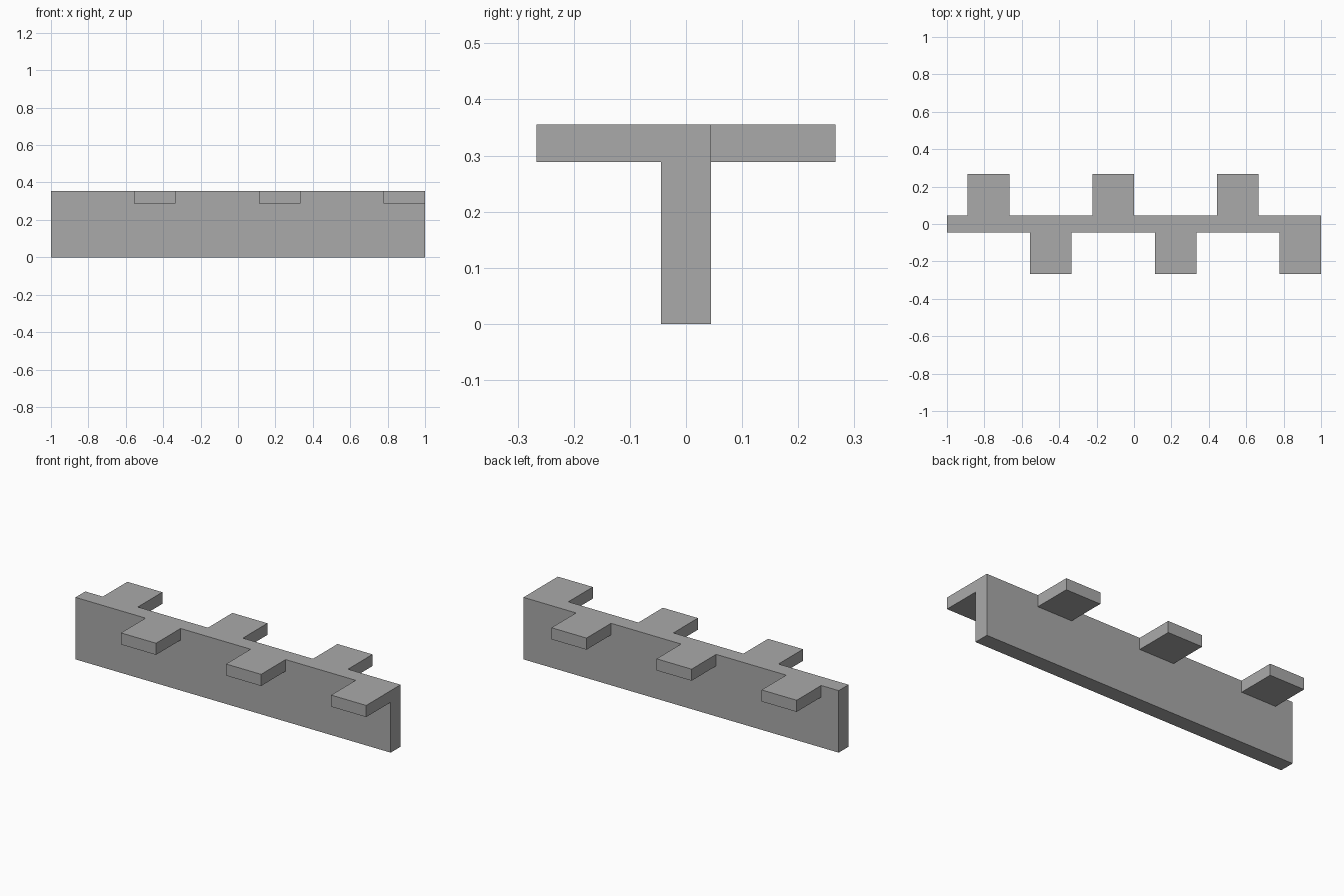
import bpy
import bmesh
from mathutils import Vector

cube = bpy.data.objects.get("Cube")
if cube:
    bpy.data.objects.remove(cube, do_unlink=True)

# Module: the rail is 90 units long
U = 2 / 90
LENGTH, HALF_WALL, HEIGHT = 90 * U, 2 * U, 16 * U
TAB_WIDTH, TAB_REACH, TAB_BOTTOM = 10 * U, 10 * U, 13 * U
PITCH = 30 * U
BACK_START, FRONT_START = -40 * U, -25 * U

# Plain grey finish
grey = bpy.data.materials.new("plain grey")
grey.use_nodes = True
color = (0.4, 0.4, 0.4, 1)
grey.diffuse_color = color
grey.node_tree.nodes["Principled BSDF"].inputs["Base Color"].default_value = color

# Upright wall
bm = bmesh.new()
bmesh.ops.create_cube(bm, size=1)
for v in bm.verts:
    v.co = Vector((v.co.x * LENGTH, v.co.y * 2 * HALF_WALL, (v.co.z + 0.5) * HEIGHT))


def cut(point, normal):
    bmesh.ops.bisect_plane(bm, geom=bm.verts[:] + bm.edges[:] + bm.faces[:],
                           dist=1e-5, plane_co=point, plane_no=normal)


# Mark out the tab roots along the top edge
cut((0, 0, TAB_BOTTOM), (0, 0, 1))
spans = [(side, start + i * PITCH)
         for side, start in ((1, BACK_START), (-1, FRONT_START)) for i in range(3)]
for side, x in spans:
    for edge in (x, x + TAB_WIDTH):
        if abs(edge) < LENGTH / 2 - 1e-4:
            cut((edge, 0, 0), (1, 0, 0))

# Pull the alternating tabs out of the wall
bm.normal_update()
for side, x in spans:
    roots = []
    for f in bm.faces:
        c = f.calc_center_median()
        if (f.normal.y * side > 0.9 and c.z > TAB_BOTTOM
                and x < c.x < x + TAB_WIDTH and abs(c.y - side * HALF_WALL) < 1e-4):
            roots.append(f)
    made = bmesh.ops.extrude_face_region(bm, geom=roots)["geom"]
    bmesh.ops.delete(bm, geom=[f for f in roots if f.is_valid], context="FACES_ONLY")
    bmesh.ops.translate(bm, vec=(0, side * TAB_REACH, 0),
                        verts=[g for g in made if isinstance(g, bmesh.types.BMVert)])
    bm.normal_update()

# Merge flat areas into single clean faces
bmesh.ops.dissolve_limit(bm, angle_limit=0.01, verts=bm.verts[:], edges=bm.edges[:])
bmesh.ops.recalc_face_normals(bm, faces=bm.faces[:])

mesh = bpy.data.meshes.new("tabbed_rail")
bm.to_mesh(mesh)
bm.free()
mesh.materials.append(grey)
bpy.context.collection.objects.link(bpy.data.objects.new("tabbed_rail", mesh))
